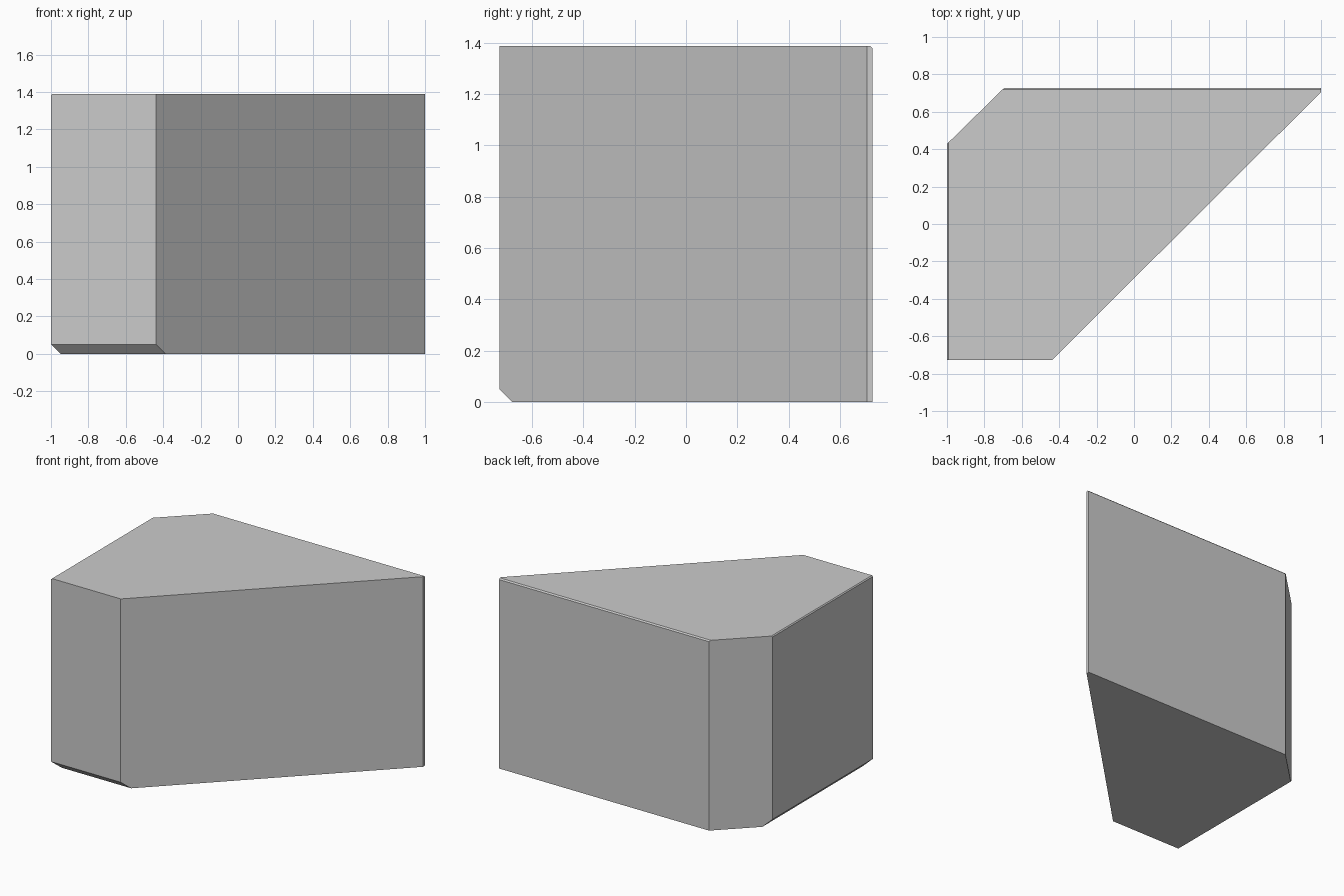
import bpy, bmesh
from mathutils import Vector

if "Cube" in bpy.data.objects:
    bpy.data.objects.remove(bpy.data.objects["Cube"])

H = 1.388   # height
Y = 0.727   # half depth

# Block extruded from its top outline
outline = [(-1, -Y), (-0.438, -Y), (1, 0.705), (1, Y), (-0.695, Y), (-1, 0.428)]
bm = bmesh.new()
base = bm.faces.new([bm.verts.new((x, y, 0)) for x, y in outline])
ext = bmesh.ops.extrude_face_region(bm, geom=[base])
top = [g for g in ext["geom"] if isinstance(g, bmesh.types.BMVert)]
bmesh.ops.translate(bm, verts=top, vec=(0, 0, H))


def chamfer(point, normal):
    """Slice off everything beyond a plane and cap the cut."""
    geom = bm.verts[:] + bm.edges[:] + bm.faces[:]
    cut = bmesh.ops.bisect_plane(bm, geom=geom, plane_co=Vector(point),
                                 plane_no=Vector(normal), clear_outer=True)
    edges = [g for g in cut["geom_cut"] if isinstance(g, bmesh.types.BMEdge)]
    bmesh.ops.contextual_create(bm, geom=edges)


# Wide chamfers under the front and left, slim ones above the back and left
chamfer((0, -Y, 0.05), (0, -1, -1))
chamfer((-1, 0, 0.05), (-1, 0, -1))
chamfer((0, Y, H - 0.009), (0, 1, 1))
chamfer((-1, 0, H - 0.007), (-1, 0, 1))

bmesh.ops.recalc_face_normals(bm, faces=bm.faces)
mesh = bpy.data.meshes.new("cut_block")
bm.to_mesh(mesh)
bm.free()
bpy.context.collection.objects.link(bpy.data.objects.new("cut_block", mesh))
